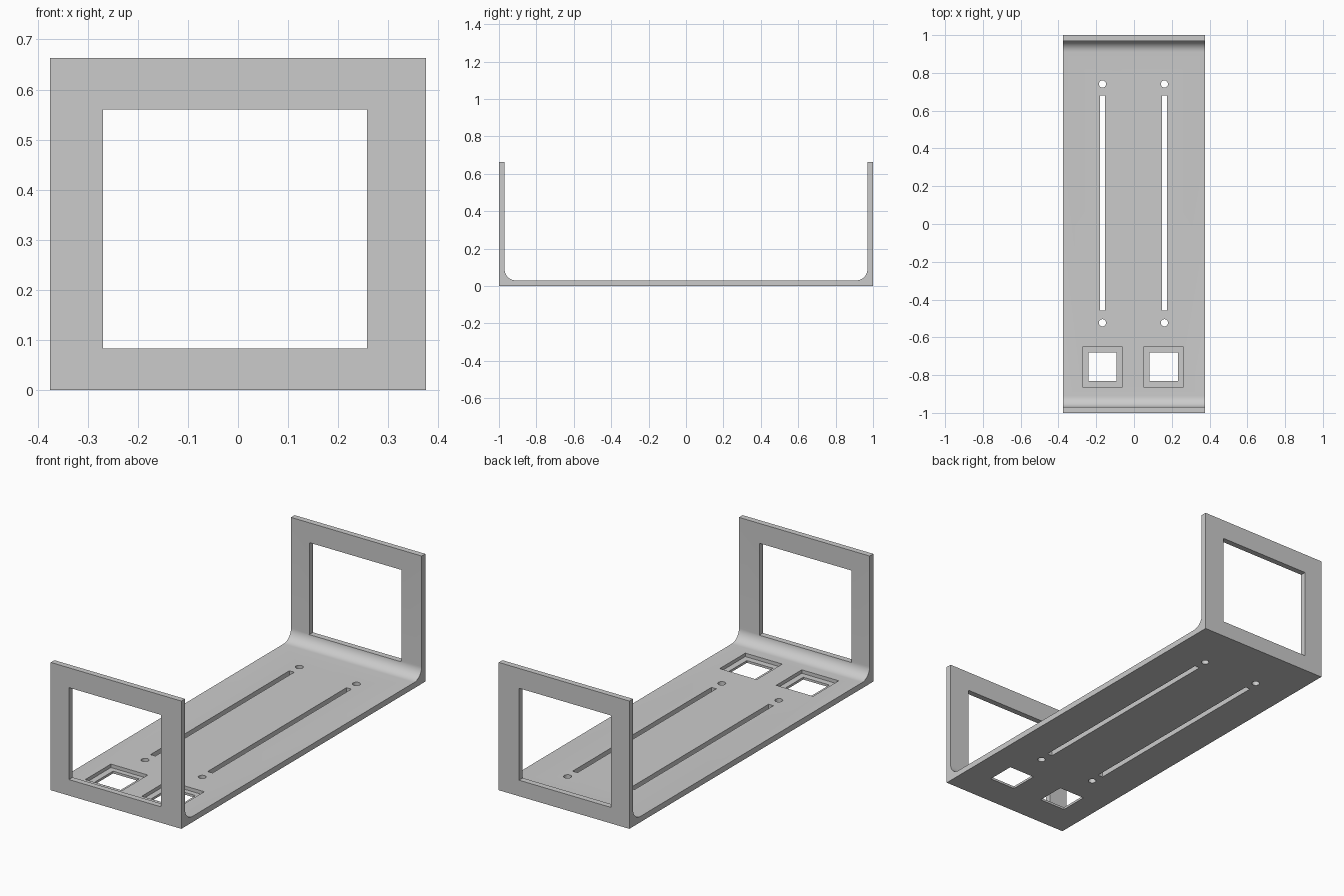
import bpy, bmesh, math
from mathutils import Matrix, Vector

if "Cube" in bpy.data.objects:
    bpy.data.objects.remove(bpy.data.objects["Cube"], do_unlink=True)

W, H, T, R = 0.375, 0.663, 0.03, 0.06   # half width, height, sheet thickness, inner bend radius

grey = bpy.data.materials.new("bracket grey")
grey.use_nodes = True
colour = (0.6, 0.6, 0.6, 1)
grey.diffuse_color = colour
grey.node_tree.nodes["Principled BSDF"].inputs["Base Color"].default_value = colour


def finish(bm, name):
    bmesh.ops.recalc_face_normals(bm, faces=bm.faces)
    mesh = bpy.data.meshes.new(name)
    bm.to_mesh(mesh)
    bm.free()
    mesh.materials.append(grey)
    ob = bpy.data.objects.new(name, mesh)
    bpy.context.scene.collection.objects.link(ob)
    return ob


def box(bm, x0, x1, y0, y1, z0, z1):
    centre = Vector((x0 + x1, y0 + y1, z0 + z1)) / 2
    size = Matrix.Diagonal((x1 - x0, y1 - y0, z1 - z0, 1))
    bmesh.ops.create_cube(bm, size=1, matrix=Matrix.Translation(centre) @ size)


def cut(target, bm, name):
    cutter = finish(bm, name)
    mod = target.modifiers.new(name, 'BOOLEAN')
    mod.operation = 'DIFFERENCE'
    mod.solver = 'EXACT'
    mod.object = cutter
    bpy.ops.object.modifier_apply(modifier=mod.name)
    bpy.data.objects.remove(cutter, do_unlink=True)


# U-shaped side profile with rounded inner bends, extruded across the width
inner = 1 - T
half = [(1, 0), (1, H), (inner, H)]
for i in range(13):
    a = math.pi / 2 * i / 12
    half.append((inner - R + R * math.cos(a), T + R - R * math.sin(a)))
profile = half + [(-y, z) for y, z in reversed(half)]
bm = bmesh.new()
side = bm.faces.new([bm.verts.new((-W, y, z)) for y, z in profile])
grown = bmesh.ops.extrude_face_region(bm, geom=[side])
bmesh.ops.translate(bm, vec=(2 * W, 0, 0),
                    verts=[g for g in grown["geom"] if isinstance(g, bmesh.types.BMVert)])
bracket = finish(bm, "u_bracket")
bpy.context.view_layer.objects.active = bracket
bracket.select_set(True)

# Rectangular window through both upright ends
bm = bmesh.new()
box(bm, -0.27, 0.258, -1.2, 1.2, 0.083, 0.56)
cut(bracket, bm, "end_windows")

# Shallow square recesses in the base
bm = bmesh.new()
for x in (-0.167, 0.157):
    box(bm, x - 0.106, x + 0.106, -0.862, -0.652, T - 0.018, 0.06)
cut(bracket, bm, "square_recesses")

# Through cuts: square openings, long slots and round screw holes
bm = bmesh.new()
for x in (-0.167, 0.157):
    box(bm, x - 0.075, x + 0.075, -0.83, -0.679, -0.1, 0.06)
for x in (-0.167, 0.161):
    box(bm, x - 0.014, x + 0.014, -0.459, 0.68, -0.1, 0.06)
    for y in (-0.523, 0.741):
        bmesh.ops.create_cone(bm, cap_ends=True, segments=24, radius1=0.019, radius2=0.019,
                              depth=0.3, matrix=Matrix.Translation((x, y, 0)))
cut(bracket, bm, "base_openings")

bpy.ops.object.shade_smooth_by_angle(angle=math.radians(30))
